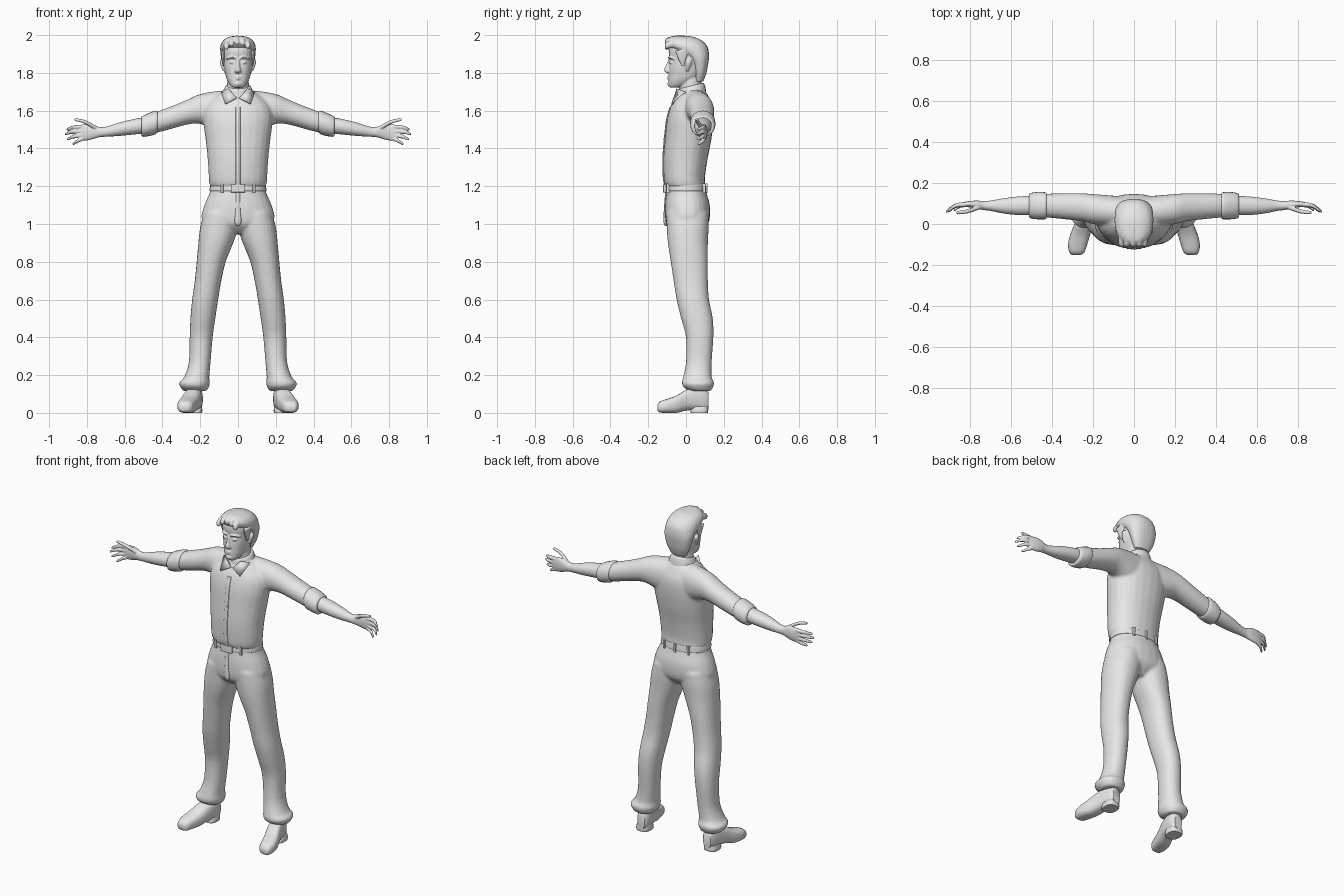
import bpy, bmesh, math
from mathutils import Vector

grey = bpy.data.materials.new("plain_grey")
grey.diffuse_color = (0.8, 0.8, 0.8, 1)


def spline(rows, steps):
    """Smooth the rows of numbers with a Catmull-Rom curve."""
    out = []
    for i in range(len(rows) - 1):
        p0, p1, p2, p3 = (rows[min(max(i + k, 0), len(rows) - 1)] for k in (-1, 0, 1, 2))
        for s in range(steps):
            t = s / steps
            out.append([0.5 * (2 * b + (c - a) * t + (2 * a - 5 * b + 4 * c - d) * t * t
                               + (3 * b - a - 3 * c + d) * t ** 3)
                        for a, b, c, d in zip(p0, p1, p2, p3)])
    return out + [list(rows[-1])]


def loft(bm, axis, rows, power=2.0, side=1, sides=24, steps=3):
    """Loft rounded sections; a row is (position, low a, high a, low b, high b)."""
    rings = []
    for t, a0, a1, b0, b1 in spline(rows, steps):
        ring = []
        for k in range(sides):
            ang = 2 * math.pi * k / sides
            c, s = math.cos(ang), math.sin(ang)
            a = (a0 + a1) / 2 + (a1 - a0) / 2 * math.copysign(abs(c) ** (2 / power), c)
            b = (b0 + b1) / 2 + (b1 - b0) / 2 * math.copysign(abs(s) ** (2 / power), s)
            x, y, z = {'x': (t, a, b), 'y': (a, t, b), 'z': (a, b, t)}[axis]
            ring.append(bm.verts.new((x * side, y, z)))
        rings.append(ring)
    for r, q in zip(rings, rings[1:]):
        for k in range(sides):
            n = (k + 1) % sides
            bm.faces.new((r[k], r[n], q[n], q[k]))
    bm.faces.new(rings[0])
    bm.faces.new(rings[-1])


def sym(rows):
    """Rows (z, half width, back and front y) to full rows."""
    return [(z, -w, w, y0, y1) for z, w, y0, y1 in rows]


def finish(name, bm, voxel=0, smooth=4, angle=50):
    bmesh.ops.recalc_face_normals(bm, faces=bm.faces[:])
    me = bpy.data.meshes.new(name)
    bm.to_mesh(me)
    bm.free()
    me.materials.append(grey)
    ob = bpy.data.objects.new(name, me)
    bpy.context.collection.objects.link(ob)
    if voxel:
        m = ob.modifiers.new("blend", 'REMESH')
        m.mode, m.voxel_size, m.use_smooth_shade = 'VOXEL', voxel, True
        m = ob.modifiers.new("relax", 'SMOOTH')
        m.factor, m.iterations = 0.5, smooth
    else:
        bpy.ops.object.select_all(action='DESELECT')
        ob.select_set(True)
        bpy.context.view_layer.objects.active = ob
        bpy.ops.object.shade_smooth_by_angle(angle=math.radians(angle))
    return ob


def part(name, axis, rows, power=2.0, mirrored=False, **kw):
    bm = bmesh.new()
    for side in ((1, -1) if mirrored else (1,)):
        loft(bm, axis, rows, power, side)
    return finish(name, bm, **kw)


# Shirt: torso with shoulders and upper sleeves
torso = [(1.19, .142, -.102, .10), (1.21, .151, -.113, .102), (1.25, .155, -.119, .101),
         (1.35, .161, -.121, .115), (1.45, .172, -.113, .135), (1.55, .184, -.102, .146),
         (1.62, .175, -.083, .143), (1.67, .13, -.055, .122), (1.70, .085, -.035, .105),
         (1.72, .06, -.02, .09)]
sleeve = [(0, -.01, .13, 1.50, 1.705), (.1, -.015, .138, 1.50, 1.705),
          (.2, .0, .146, 1.53, 1.688), (.26, .014, .15, 1.528, 1.662), (.33, .022, .15, 1.51, 1.632),
          (.41, .03, .148, 1.488, 1.602), (.48, .035, .145, 1.475, 1.572)]
bm = bmesh.new()
loft(bm, 'z', sym(torso), 2.2)
for s in (1, -1):
    loft(bm, 'x', sleeve, 2.1, s)
finish("shirt", bm, 0.008, 5)

# Button strip and buttons down the shirt front
part("button_strip", 'z', sym([(z, .013, y0 - .004, y0 + .02) for z, w, y0, y1 in torso[1:7]]), 5)
bm = bmesh.new()
for z, y in ((1.29, -.125), (1.37, -.125), (1.45, -.118), (1.53, -.109)):
    loft(bm, 'y', [(y, -.006, .006, z - .006, z + .006), (y + .01, -.006, .006, z - .006, z + .006)],
         sides=10, steps=1)
finish("buttons", bm)

# Rolled sleeve cuffs
part("sleeve_cuffs", 'x', [(.425, .03, .15, 1.492, 1.592), (.435, .023, .155, 1.476, 1.60),
                           (.47, .023, .156, 1.466, 1.588), (.505, .028, .15, 1.462, 1.572),
                           (.512, .04, .14, 1.475, 1.562)], 2.1, True)

# Forearms, palms, fingers and thumbs
forearm = [(.46, .045, .137, 1.482, 1.572), (.55, .043, .135, 1.474, 1.556),
           (.63, .05, .126, 1.466, 1.537), (.70, .064, .114, 1.462, 1.515),
           (.735, .068, .112, 1.459, 1.514), (.765, .075, .114, 1.45, 1.527),
           (.80, .081, .112, 1.442, 1.53), (.83, .083, .107, 1.442, 1.525), (.843, .088, .102, 1.45, 1.515)]
fingers = [((.82, .095, 1.514), (.868, .09, 1.512), (.902, .066, 1.502)),
           ((.82, .095, 1.492), (.875, .088, 1.488), (.911, .062, 1.477)),
           ((.82, .095, 1.47), (.868, .088, 1.463), (.90, .064, 1.45)),
           ((.82, .094, 1.453), (.848, .088, 1.44), (.872, .07, 1.425)),
           ((.745, .085, 1.505), (.81, .062, 1.54), (.86, .056, 1.552))]
bm = bmesh.new()
for s in (1, -1):
    loft(bm, 'x', forearm, 2.1, s)
    for base, mid, tip in fingers:
        rows = [(x, y - r, y + r, z - r, z + r) for (x, y, z), r in
                ((base, .012), (mid, .0105), (tip, .0075))]
        x, y, z = tip
        rows.append((x + .006, y - .004, y + .002, z - .003, z + .003))
        loft(bm, 'x', rows, 2, s, sides=12, steps=4)
finish("forearms_and_hands", bm, 0.0035, 3)

# Trousers: hips and two legs
leg = [(.115, .168, .288, .022, .13), (.135, .155, .304, -.012, .143), (.16, .149, .312, -.022, .149),
       (.19, .152, .285, -.015, .136), (.27, .145, .26, .0, .136), (.4, .134, .256, .0, .145),
       (.5, .12, .252, -.026, .142), (.6, .105, .243, -.05, .122), (.7, .088, .229, -.066, .116),
       (.8, .065, .219, -.081, .116), (.9, .025, .21, -.096, .116), (.98, .0, .201, -.102, .12),
       (1.06, -.01, .18, -.104, .12)]
bm = bmesh.new()
for s in (1, -1):
    loft(bm, 'z', leg, 2.2, s)
loft(bm, 'z', sym([(.95, .06, -.06, .07), (.99, .15, -.1, .11), (1.03, .193, -.111, .126),
                   (1.1, .178, -.112, .126), (1.16, .152, -.105, .11), (1.2, .141, -.1, .1)]), 2.2)
finish("trousers", bm, 0.008, 5)
part("trouser_fly", 'z', sym([(.99, .006, -.11, -.08), (1.01, .018, -.119, -.09),
                              (1.08, .014, -.117, -.09), (1.17, .012, -.11, -.09)]), 2.5)

# Belt with buckle and loops
part("belt", 'z', sym([(1.175, .149, -.108, .106), (1.18, .151, -.11, .108),
                       (1.208, .147, -.107, .104), (1.212, .145, -.105, .102)]), 2.2)
bm = bmesh.new()
loft(bm, 'z', sym([(1.168, .036, -.12, -.09), (1.172, .038, -.122, -.09),
                   (1.206, .038, -.122, -.09), (1.21, .036, -.12, -.09)]), 8)
for x, y in ((-.085, -.094), (.085, -.094), (-.08, .094), (.08, .094), (0, .106)):
    loft(bm, 'z', [(1.165, x - .007, x + .007, y - .009, y + .009),
                   (1.215, x - .007, x + .007, y - .009, y + .009)], 6, steps=1)
finish("buckle_and_loops", bm)

# Shoes: upper and heel blocks
bm = bmesh.new()
shoe = [(-.152, .262, .302, .012, .04), (-.138, .242, .315, .002, .06), (-.10, .228, .321, .0, .074),
        (-.05, .213, .31, .0, .092), (0, .198, .29, .012, .122), (.05, .188, .275, .015, .138),
        (.095, .187, .262, .012, .13), (.118, .2, .25, .02, .11)]
heel = [(0, .19, .272, .025, .116), (.015, .189, .273, .024, .118), (.035, .192, .268, .03, .116)]
for s in (1, -1):
    loft(bm, 'y', shoe, 2.7, s)
    loft(bm, 'z', heel, 3, s)
finish("shoes", bm)

# Head: skull, neck, nose, brows, lips, eyes and ears
bm = bmesh.new()
loft(bm, 'z', sym([(1.722, .024, -.083, -.04), (1.733, .04, -.09, 0), (1.76, .057, -.092, .05),
                   (1.79, .067, -.091, .085), (1.83, .075, -.09, .1), (1.87, .079, -.086, .108),
                   (1.91, .081, -.092, .108), (1.95, .075, -.083, .1), (1.98, .045, -.05, .06)]), 2.3)
loft(bm, 'z', sym([(1.62, .065, -.035, .095), (1.69, .06, -.036, .085), (1.75, .057, -.03, .082),
                   (1.82, .05, -.02, .08)]))
loft(bm, 'z', sym([(1.797, .01, -.099, -.07), (1.807, .019, -.113, -.07), (1.82, .015, -.115, -.07),
                   (1.845, .01, -.104, -.07), (1.875, .009, -.092, -.07)]))
for z, w in ((1.777, .022), (1.768, .019)):
    loft(bm, 'x', [(-w, -.088, -.078, z - .002, z + .002), (0, -.1, -.08, z - .006, z + .006),
                   (w, -.088, -.078, z - .002, z + .002)])
loft(bm, 'z', sym([(1.728, .012, -.092, -.06), (1.742, .022, -.099, -.06), (1.755, .012, -.092, -.06)]))
for s in (1, -1):
    loft(bm, 'x', [(.01, -.093, -.07, 1.872, 1.884), (.035, -.096, -.065, 1.876, 1.89),
                   (.062, -.072, -.05, 1.87, 1.88)], 2, s)
    loft(bm, 'x', [(.02, -.085, -.07, 1.853, 1.857), (.033, -.091, -.07, 1.848, 1.862),
                   (.047, -.08, -.065, 1.853, 1.857)], 2, s)
    loft(bm, 'z', [(1.81, .065, .08, -.002, .012), (1.83, .065, .089, -.004, .022),
                   (1.855, .065, .096, -.003, .032), (1.872, .07, .093, .004, .028)], 2, s)
finish("head", bm, 0.004, 3)

# Hair: swept mass, sideburns and raised locks
bm = bmesh.new()
loft(bm, 'z', sym([(1.755, .05, .045, .092), (1.80, .071, .04, .108), (1.85, .085, .026, .118),
                   (1.885, .091, .0, .122), (1.915, .094, -.05, .12), (1.935, .094, -.088, .115),
                   (1.955, .089, -.103, .102), (1.975, .075, -.1, .078), (1.99, .05, -.085, .04),
                   (1.995, .025, -.06, .01)]), 2.3)
for s in (1, -1):
    loft(bm, 'z', [(1.835, .07, .079, -.022, -.008), (1.87, .07, .086, -.04, .0),
                   (1.92, .07, .092, -.06, .02)], 2, s)
for x, top in ((-.062, 1.972), (-.035, 1.99), (-.005, 1.998), (.025, 1.994), (.052, 1.978)):
    loft(bm, 'y', [(-.112, x - .006, x + .008, top - .045, top - .03),
                   (-.10, x - .013, x + .013, top - .05, top - .012),
                   (-.05, x - .014, x + .014, top - .04, top),
                   (.01, x * .9 - .013, x * .9 + .013, top - .04, top - .003),
                   (.06, x * .8 - .01, x * .8 + .01, top - .045, top - .025)])
finish("hair", bm, 0.004, 2)

# Shirt collar: band rising to the back, and two pointed flaps
bm = bmesh.new()
loft(bm, 'z', sym([(1.665, .092, -.052, .108), (1.70, .08, -.047, .104), (1.725, .07, -.043, .097),
                   (1.732, .064, -.037, .09)]))
for v in bm.verts:
    v.co.z += 0.25 * (v.co.y - 0.03)
finish("collar_band", bm)
bm = bmesh.new()
for s in (1, -1):
    pts = [(.006, -.062, 1.668), (.05, -.046, 1.715), (.088, -.004, 1.70), (.066, -.074, 1.635)]
    bm.faces.new([bm.verts.new((x * s, y, z)) for x, y, z in pts])
flaps = finish("collar_flaps", bm)
m = flaps.modifiers.new("thickness", 'SOLIDIFY')
m.thickness, m.offset = 0.01, 0
